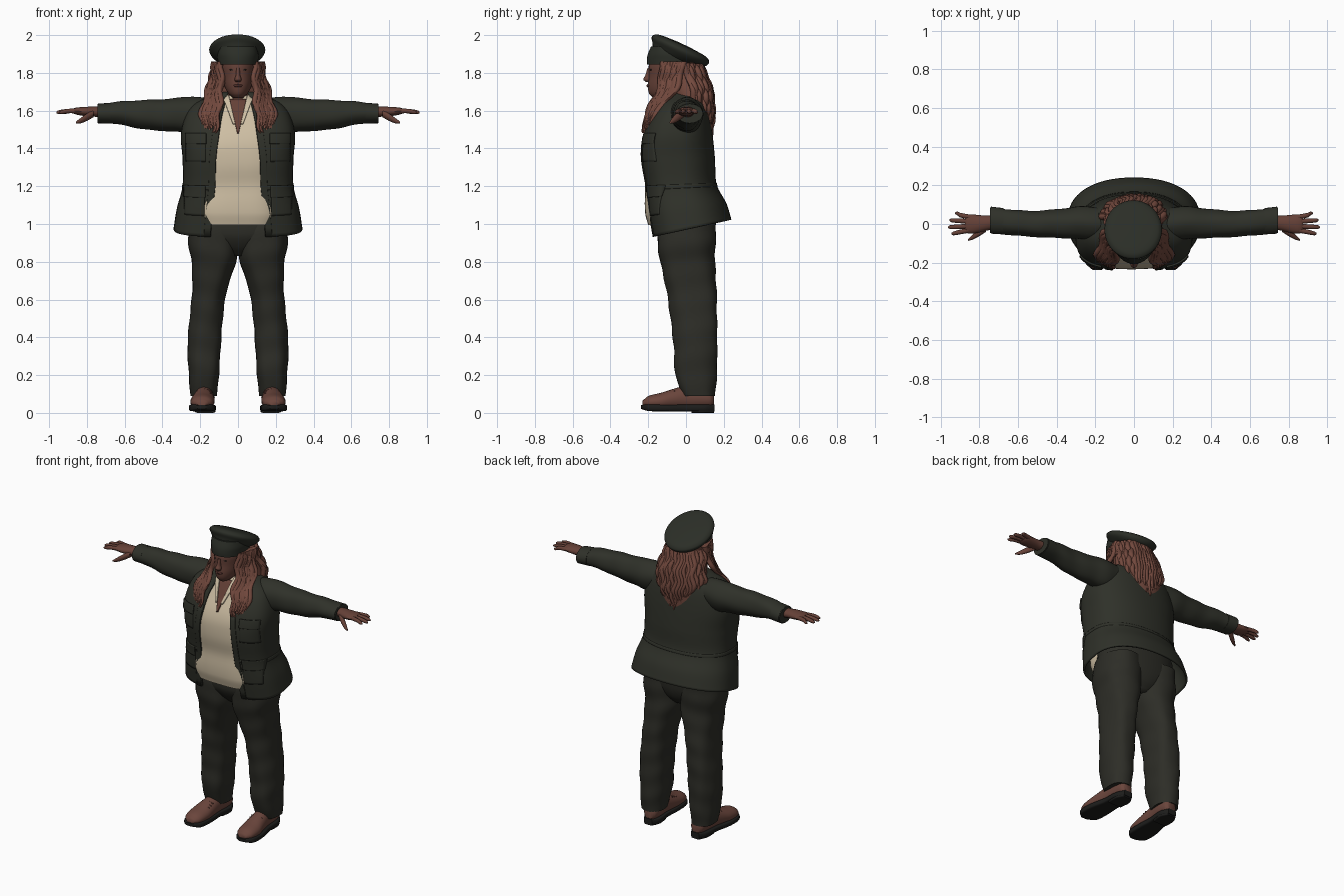
import bpy, bmesh, math, random
from mathutils import Vector

random.seed(4)
cube = bpy.data.objects.get("Cube")
if cube:
    bpy.data.objects.remove(cube)


def material(name, r, g, b):
    mat = bpy.data.materials.new(name)
    mat.use_nodes = True
    mat.diffuse_color = (r, g, b, 1)
    mat.node_tree.nodes["Principled BSDF"].inputs["Base Color"].default_value = (r, g, b, 1)
    return mat


JACKET = material("dark olive cloth", .028, .03, .022)
TROUSERS = material("dark trouser cloth", .026, .026, .02)
CAP = material("cap felt", .024, .027, .02)
SHIRT = material("cream cotton", .62, .52, .37)
SKIN = material("brown skin", .13, .052, .038)
HAIR = material("auburn hair", .17, .066, .047)
LEATHER = material("brown leather", .145, .06, .045)
SOLE = material("black rubber", .012, .012, .011)
LIPS = material("lips", .1, .035, .029)


def sample(rows, t):
    """Smoothly interpolate the columns of a profile table at position t."""
    i = 0
    while i < len(rows) - 2 and t > rows[i + 1][0]:
        i += 1

    def slope(k):
        a, b = rows[max(k - 1, 0)], rows[min(k + 1, len(rows) - 1)]
        return [(q - p) / (b[0] - a[0]) for p, q in zip(a[1:], b[1:])]

    span = rows[i + 1][0] - rows[i][0]
    s = (t - rows[i][0]) / span
    ease = s * s * (3 - 2 * s)
    into, out = s * (1 - s) ** 2 * span, s * s * (s - 1) * span
    return [p + (q - p) * ease + m * into + n * out for p, q, m, n
            in zip(rows[i][1:], rows[i + 1][1:], slope(i), slope(i + 1))]


def stations(rows, steps):
    for low, high in zip(rows, rows[1:]):
        for k in range(steps):
            yield low[0] + (high[0] - low[0]) * k / steps
    yield rows[-1][0]


def oval(angle, rx, ry, power):
    c, s = math.cos(angle), math.sin(angle)
    return (math.copysign(max(rx, .001) * abs(c) ** (2 / power), c),
            math.copysign(max(ry, .001) * abs(s) ** (2 / power), s))


def place(axis, t, u, v):
    return {"x": (t, u, v), "y": (u, t, v), "z": (u, v, t)}[axis]


def skin_grid(bm, grid, closed=False):
    rings = [[bm.verts.new(p) for p in row] for row in grid]
    count = len(rings[0])
    for a, b in zip(rings, rings[1:]):
        for k in range(count if closed else count - 1):
            j = (k + 1) % count
            bm.faces.new((a[k], a[j], b[j], b[k]))
    if closed:
        bm.faces.new(rings[0])
        bm.faces.new(rings[-1])


def finish(name, bm, mat, mirror=False, thickness=0):
    bmesh.ops.recalc_face_normals(bm, faces=bm.faces)
    mesh = bpy.data.meshes.new(name)
    bm.to_mesh(mesh)
    bm.free()
    mesh.materials.append(mat)
    mesh.shade_smooth()
    mesh.set_sharp_from_angle(angle=math.radians(50))
    obj = bpy.data.objects.new(name, mesh)
    bpy.context.collection.objects.link(obj)
    if thickness:
        mod = obj.modifiers.new("thickness", "SOLIDIFY")
        mod.thickness, mod.offset = thickness, 0
    if mirror:
        obj.modifiers.new("mirror", "MIRROR").use_mirror_merge = False
    return obj


def tubes(name, mat, tables, axis="z", sides=24, steps=4, power=2, mirror=False, fold=0):
    """Closed lofts; each row is position, two centre and two radius values."""
    bm = bmesh.new()
    for rows in tables:
        grid = []
        for t in stations(rows, steps):
            cu, cv, ru, rv = sample(rows, t)
            ring = []
            for k in range(sides):
                angle = math.tau * k / sides
                crease = 1 + fold * math.sin(2 * angle + 26 * t) * math.sin(3 * angle - 17 * t)
                u, v = oval(angle, ru * crease, rv * crease, power)
                ring.append(place(axis, t, cu + u, cv + v))
            grid.append(ring)
        skin_grid(bm, grid, closed=True)
    return finish(name, bm, mat, mirror)


def drape(p):
    """Let the jacket hem rise towards the back."""
    return (p[0], p[1], p[2] + .22 * p[1] * max(0, min(1, (1.25 - p[2]) / .28)))


def wrap(name, mat, rows, low, high, grow=0, sides=56, steps=30):
    """Cloth around the body, open at the front by the last column."""
    bm, grid = bmesh.new(), []
    for i in range(steps + 1):
        z = low + (high - low) * i / steps
        cx, cy, rx, ry, gap = sample(rows, z)
        start = math.acos((gap / rx) ** 1.6)
        ring = []
        for k in range(sides + 1):
            angle = -start + (math.pi + 2 * start) * k / sides
            x, y = oval(angle, rx + grow, ry + grow, 3.2 if math.sin(angle) < 0 else 2.2)
            ring.append(drape((cx + x, cy + y, z)))
        grid.append(ring)
    skin_grid(bm, grid)
    return finish(name, bm, mat, thickness=.012)


def patch(name, mat, rows, low, high, inner, outer, lift, power=3.2, mirror=True, bend=drape):
    """A plate lying on the front of a profile, between two edge functions of z."""
    bm, grid = bmesh.new(), []
    for i in range(13):
        z = low + (high - low) * i / 12
        cx, cy, rx, ry = sample(rows, z)[:4]
        ring = []
        for k in range(13):
            x = inner(z) + (outer(z) - inner(z)) * k / 12
            u = min(abs(x) / rx, .995)
            y = cy - ry * (1 - u ** power) ** (1 / power)
            ring.append(bend((x * (1 + lift), y - lift, z)))
        grid.append(ring)
    skin_grid(bm, grid)
    return finish(name, bm, mat, mirror, thickness=.009)


def flat(value):
    return lambda z: value


# Trousers
tubes("trouser_legs", TROUSERS, [[
    (.09, .183, .068, .07, .085), (.2, .18, .052, .08, .11), (.35, .178, .05, .088, .115),
    (.5, .168, .043, .088, .123), (.65, .152, .03, .092, .133), (.8, .13, .007, .118, .145),
    (.92, .132, 0, .132, .155), (1.02, .13, .01, .12, .15)]],
    power=2.4, steps=8, sides=32, mirror=True, fold=.035)
tubes("trouser_hips", TROUSERS, [[
    (.83, 0, .01, .06, .08), (.88, 0, .005, .15, .125), (.95, 0, 0, .24, .152),
    (1.09, 0, .01, .25, .15)]], power=2.4)

# Shoes
tubes("shoe_uppers", LEATHER, [[
    (-.23, .19, .05, .026, .014), (-.2, .19, .055, .054, .034), (-.13, .188, .06, .064, .047),
    (-.07, .183, .07, .058, .056), (0, .178, .08, .05, .064), (.08, .173, .08, .05, .06),
    (.13, .172, .075, .043, .05), (.147, .172, .07, .028, .035)]], axis="y", mirror=True)
tubes("shoe_soles", SOLE, [[
    (-.237, .191, .031, .024, .01), (-.2, .191, .028, .062, .018), (-.1, .188, .026, .069, .018),
    (0, .18, .026, .056, .018), (.1, .173, .026, .056, .018), (.152, .172, .026, .03, .018)]],
    axis="y", power=5, mirror=True)
tubes("shoe_heels", SOLE, [[
    (.03, .176, .015, .05, .015), (.1, .173, .015, .053, .015), (.148, .172, .015, .03, .015)]],
    axis="y", power=6, mirror=True)
tubes("shoe_laces", LEATHER, [[(.14, y, z, .003, .004), (.18, y, z + .011, .003, .004),
                              (.22, y, z, .003, .004)]
                             for y, z in ((-.1, .1), (-.08, .107), (-.06, .114))],
      axis="x", sides=6, mirror=True)

# Shirt with open neck
shirt = [(.995, 0, -.1, .2, .1), (1.06, 0, -.095, .22, .122), (1.2, 0, -.06, .23, .156),
         (1.35, 0, -.058, .24, .177), (1.47, 0, -.052, .24, .165), (1.57, 0, -.04, .2, .127),
         (1.63, 0, -.03, .14, .105), (1.68, 0, -.025, .07, .08)]
tubes("shirt", SHIRT, [shirt], power=3, sides=48, steps=6, fold=.012)


def neckline(z):
    return .004 + max(0, z - 1.48) * .22


patch("open_neck", SKIN, shirt, 1.48, 1.66, lambda z: -neckline(z), neckline, .004, 3,
      mirror=False, bend=tuple)
patch("shirt_collar", SHIRT, shirt, 1.53, 1.68, neckline,
      lambda z: neckline(z) + .012 + (z - 1.53) * .15, .01, 3, bend=tuple)

# Jacket
jacket = [(.97, 0, .032, .335, .203, .145), (1.08, 0, .008, .318, .2, .135),
          (1.2, 0, -.025, .288, .182, .12), (1.35, 0, -.043, .288, .19, .115),
          (1.47, 0, -.043, .296, .178, .1), (1.57, 0, -.03, .272, .15, .085),
          (1.63, 0, -.015, .23, .12, .07), (1.67, 0, -.005, .15, .1, .058),
          (1.7, 0, 0, .09, .08, .05)]
wrap("jacket_body", JACKET, jacket, .97, 1.7, steps=44)
wrap("jacket_waist_seam", JACKET, jacket, 1.19, 1.21, grow=.002, steps=3)


def opening(z):
    return sample(jacket, z)[4]


patch("jacket_front_edges", JACKET, jacket, .97, 1.5, opening, lambda z: opening(z) + .035, .005)
for label, low, high, inner, outer in (("chest", 1.33, 1.47, .17, .272), ("hip", 1.07, 1.2, .175, .28)):
    patch(label + "_pockets", JACKET, jacket, low, high, flat(inner), flat(outer), .005)
    patch(label + "_pocket_flaps", JACKET, jacket, high - .045, high + .01,
          flat(inner - .004), flat(outer + .003), .011)

# Sleeves and cuffs
tubes("sleeves", JACKET, [[
    (.16, 0, 1.583, .08, .08), (.25, .005, 1.579, .086, .095), (.35, .003, 1.577, .078, .087),
    (.5, 0, 1.58, .068, .077), (.62, .008, 1.588, .066, .062), (.72, .018, 1.586, .066, .05),
    (.745, .02, 1.585, .066, .05)]], axis="x", steps=7, sides=28, mirror=True, fold=.035)
tubes("cuffs", JACKET, [[(.675, .014, 1.587, .068, .055), (.74, .02, 1.585, .07, .052)]],
      axis="x", mirror=True)

# Hands
fingers = []
for y, tip in ((.04, .925), (.014, .955), (-.012, .962), (-.036, .945)):
    fingers.append([(.84, y * .85, 1.598, .013, .013), (.9, y * 1.15, 1.598, .012, .012),
                    (tip - .012, y * 1.35, 1.592, .01, .01), (tip, y * 1.4, 1.59, .004, .004)])
palm = [(.71, .012, 1.592, .036, .028), (.77, .004, 1.595, .04, .027),
        (.82, 0, 1.596, .048, .024), (.86, 0, 1.598, .049, .018), (.875, 0, 1.598, .036, .011)]
thumb = [(.765, -.02, 1.585, .02, .02), (.8, -.045, 1.565, .018, .02),
         (.835, -.068, 1.546, .013, .014), (.858, -.082, 1.537, .005, .005)]
tubes("hands", SKIN, [palm, thumb] + fingers, axis="x", sides=14, steps=3, mirror=True)

# Head and face
tubes("head", SKIN, [[
    (1.668, 0, -.14, .025, .035), (1.69, 0, -.12, .05, .075), (1.73, 0, -.09, .072, .112),
    (1.78, 0, -.075, .082, .122), (1.85, 0, -.066, .088, .129), (1.91, 0, -.08, .06, .08)]], sides=32)
tubes("neck", SKIN, [[(1.54, 0, -.06, .07, .09), (1.63, 0, -.06, .054, .066),
                      (1.74, 0, -.055, .054, .062)]])
tubes("nose", SKIN, [[(1.752, 0, -.202, .014, .01), (1.765, 0, -.206, .019, .021),
                      (1.785, 0, -.199, .012, .018), (1.825, 0, -.192, .009, .012)]], sides=14)
tubes("mouth", LIPS, [[(-.209, 0, 1.732, .014, .004), (-.203, 0, 1.732, .023, .008),
                       (-.18, 0, 1.732, .023, .008)]], axis="y", sides=16)
tubes("eyes", SOLE, [[(-.191, .033, 1.816, .011, .003), (-.183, .033, 1.816, .012, .004)]],
      axis="y", sides=14, mirror=True)

# Hair: a back mass covered by wavy locks
tubes("hair_mass", HAIR, [[
    (1.44, 0, .11, .035, .025), (1.5, 0, .085, .11, .055), (1.6, 0, .05, .155, .093),
    (1.7, 0, .022, .15, .115), (1.78, 0, .002, .135, .11), (1.855, 0, -.025, .115, .108)]], sides=36)


def lock(points, width):
    """One lock from tip to root, thinning at its tip and swaying a little."""
    path = sorted((p[2], p[0], p[1]) for p in points)
    tip, root = path[0][0], path[-1][0]
    phase, rows = random.random() * 3, []
    for k in range(13):
        z = tip + (root - tip) * k / 12
        x, y = sample(path, z)
        sway = .008 * math.sin(48 * z + phase)
        r = width * min(1, .3 + k * .2)
        rows.append((z, x + sway, y + sway * .5, r, r))
    return rows


front_locks, back_locks = [], []
for k in range(20):
    f = k / 19
    tip = 1.475 + random.random() * .05
    front_locks.append(lock([
        (.115 + .075 * f, -.229 + .035 * f, tip), (.1 + .086 * f, -.203 + .05 * f, 1.6),
        (.09 + .065 * f, -.145 + .09 * f, 1.71), (.088 + .03 * f, -.125 + .11 * f, 1.86)],
        random.uniform(.013, .02)))
for k in range(25):
    b = math.pi * (k + .5) / 25
    c, s = math.cos(b), math.sin(b)
    tip = 1.44 + .13 * abs(c) + random.random() * .03
    back_locks.append(lock([
        (.12 * c, .052 + .085 * s, tip), (.158 * c, .043 + .1 * s, 1.62),
        (.15 * c, .025 + .105 * s, 1.72), (.115 * c, -.02 + .1 * s, 1.85)],
        random.uniform(.011, .018)))
tubes("front_hair_locks", HAIR, front_locks, sides=8, steps=2, mirror=True)
tubes("back_hair_locks", HAIR, back_locks, sides=8, steps=2)

# Cap: a headband under a tilted crown
tubes("cap_band", CAP, [[(1.844, 0, -.075, .106, .131), (1.87, 0, -.078, .108, .129),
                         (1.9, 0, -.092, .108, .11), (1.94, 0, -.12, .095, .065)]], sides=36)
crown = tubes("cap_crown", CAP, [[
    (-.055, 0, -.02, .1, .115), (-.027, 0, 0, .132, .15), (-.004, 0, 0, .148, .166),
    (.014, 0, 0, .142, .16), (.028, 0, 0, .11, .125), (.034, 0, 0, .03, .035)]], sides=40)
crown.location = Vector((-.004, -.03, 1.921))
crown.rotation_euler.x = math.radians(-25)
